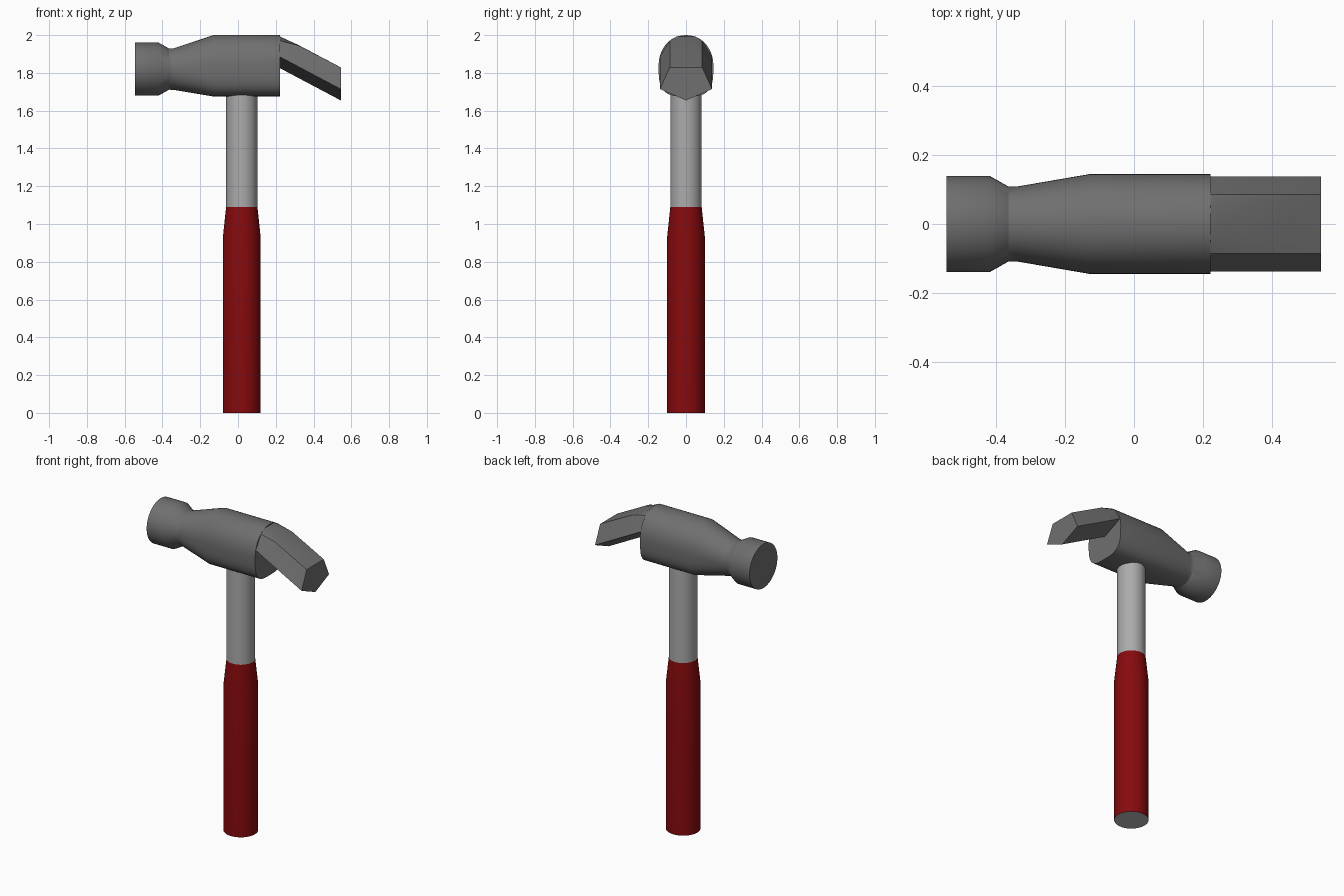
import bpy, bmesh
from math import sin, cos, pi, radians

if "Cube" in bpy.data.objects:
    bpy.data.objects.remove(bpy.data.objects["Cube"])

N = 48


def material(name, r, g, b):
    mat = bpy.data.materials.new(name)
    mat.diffuse_color = (r, g, b, 1)
    mat.use_nodes = True
    mat.node_tree.nodes["Principled BSDF"].inputs["Base Color"].default_value = mat.diffuse_color
    return mat


red = material("red_grip", 0.24, 0.003, 0.004)
dark_steel = material("dark_steel", 0.16, 0.16, 0.16)
light_steel = material("light_steel", 0.41, 0.41, 0.41)
end_grey = material("end_grey", 0.5, 0.5, 0.5)


def loft(name, rings, mat, cap_start=True, cap_end=True, angle=30):
    """Skin a list of equal-length point rings into one smooth-shaded object."""
    bm = bmesh.new()
    loops = [[bm.verts.new(p) for p in ring] for ring in rings]
    n = len(rings[0])
    for a, b in zip(loops, loops[1:]):
        for i in range(n):
            j = (i + 1) % n
            bm.faces.new((a[i], a[j], b[j], b[i]))
    if cap_start:
        bm.faces.new(loops[0][::-1])
    if cap_end:
        bm.faces.new(loops[-1])
    bmesh.ops.recalc_face_normals(bm, faces=bm.faces)
    mesh = bpy.data.meshes.new(name)
    bm.to_mesh(mesh)
    bm.free()
    mesh.materials.append(mat)
    ob = bpy.data.objects.new(name, mesh)
    bpy.context.collection.objects.link(ob)
    bpy.ops.object.select_all(action='DESELECT')
    ob.select_set(True)
    bpy.context.view_layer.objects.active = ob
    bpy.ops.object.shade_smooth_by_angle(angle=radians(angle))
    return ob


def upright(z, r):
    return [(0.02 + r * cos(2 * pi * i / N), r * sin(2 * pi * i / N), z) for i in range(N)]


def section(x, half_w, half_h, zc, p_top=1.0, p_low=1.0):
    """Rounded cross-section of the head; powers below 1 make it squarer."""
    ring = []
    for i in range(N):
        c, s = cos(2 * pi * i / N), sin(2 * pi * i / N)
        p = p_top if s > 0 else p_low
        y = half_w * abs(c) ** p * (1 if c > 0 else -1)
        z = half_h * abs(s) ** p * (1 if s > 0 else -1)
        ring.append((x, y, zc + z))
    return ring


# Handle: red grip with a grey end, and a bare shaft
loft("grip", [upright(0, 0.1), upright(0.93, 0.1), upright(1.09, 0.083)], red,
     cap_start=False)
loft("grip_end", [upright(0, 0.1), upright(0.002, 0.099)], end_grey)
loft("shaft", [upright(1.09, 0.083), upright(1.75, 0.083)], light_steel)

# Head: striking face, neck, taper and squarish body
loft("head", [
    section(-0.545, 0.14, 0.14, 1.82),
    section(-0.42, 0.14, 0.14, 1.82),
    section(-0.365, 0.109, 0.109, 1.82),
    section(-0.34, 0.109, 0.11, 1.82),
    section(-0.13, 0.145, 0.1625, 1.8375, 0.96, 0.6),
    section(0.222, 0.145, 0.1625, 1.8375, 0.96, 0.6),
], dark_steel)


# Claw: sloping wedge flush with the body, its rounded top flattening outwards
def claw_ring(x, drop):
    top = 2.0 - (x - 0.222) * 0.53
    half = [(0.05, -drop * 0.25), (0.086, -drop), (0.138, -0.115)]
    right = [(x, y, top + dz) for y, dz in half]
    left = [(x, -y, top + dz) for y, dz in reversed(half)]
    return right + [(x, 0, top - 0.175)] + left


# The hidden root stays just inside the body
root = [(0.18, y * 0.9, z - 0.025) for _, y, z in claw_ring(0.222, 0.03)]
loft("claw", [root, claw_ring(0.222, 0.03), claw_ring(0.32, 0.002), claw_ring(0.544, 0)],
     dark_steel)
